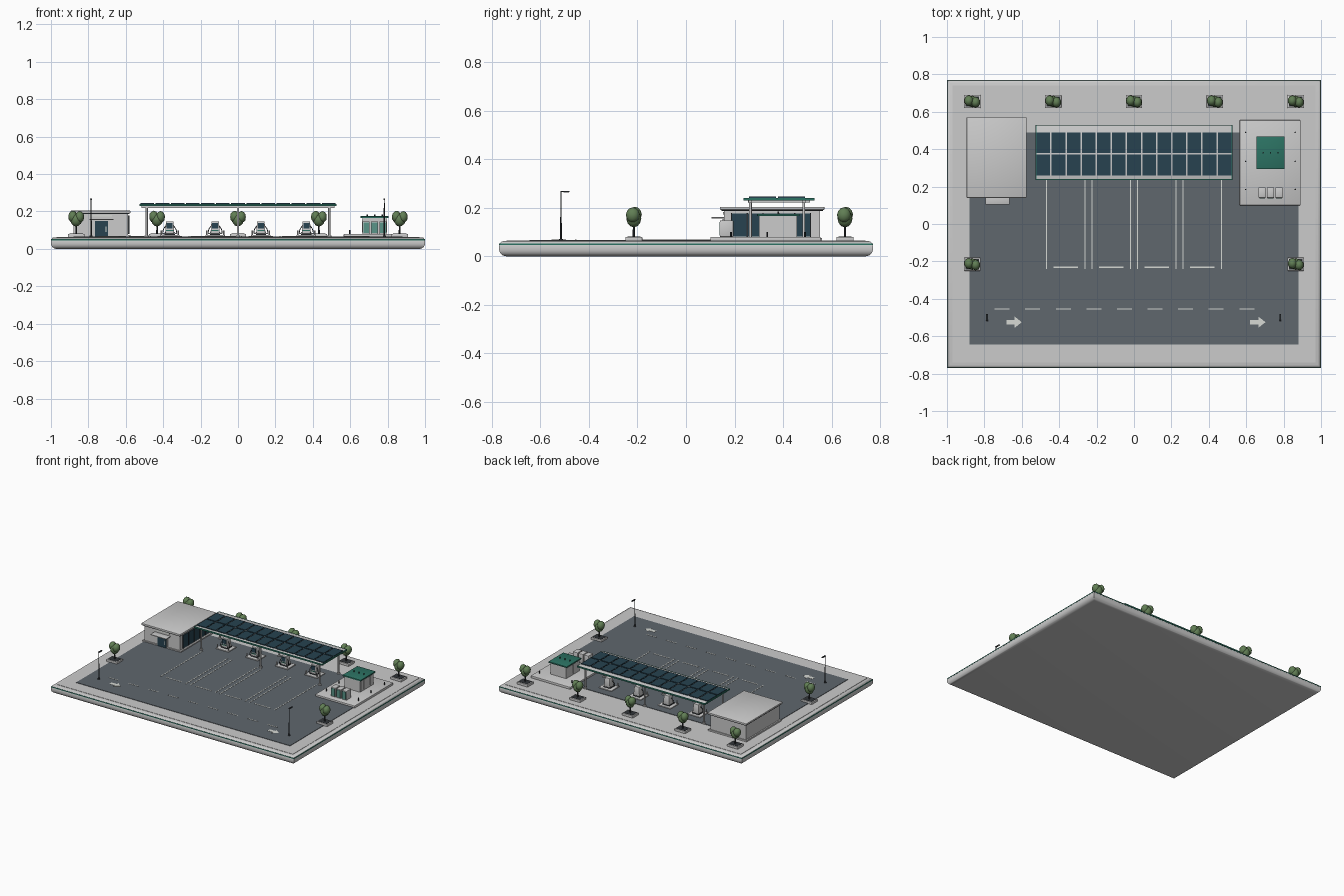
import bpy, bmesh, math
from mathutils import Vector, Matrix

if "Cube" in bpy.data.objects:
    bpy.data.objects.remove(bpy.data.objects["Cube"])


def mat(name, c):
    m = bpy.data.materials.new(name)
    m.diffuse_color = (*c, 1)
    m.use_nodes = True
    m.node_tree.nodes["Principled BSDF"].inputs["Base Color"].default_value = m.diffuse_color
    return m


ASPHALT = mat("asphalt", (.115, .135, .155))
NAVY = mat("glass_navy", (.02, .055, .08))
GREEN = mat("green", (.025, .17, .125))
LEAF = mat("leaf", (.12, .21, .09))
PAINT = mat("paint", (.68, .7, .66))
DARK = mat("dark_metal", (.03, .035, .04))
AQUA = mat("aqua", (.1, .3, .25))


def finish(name, bm, m=None, smooth=False):
    me = bpy.data.meshes.new(name)
    bm.to_mesh(me)
    bm.free()
    o = bpy.data.objects.new(name, me)
    bpy.context.collection.objects.link(o)
    if m:
        me.materials.append(m)
    if smooth:
        for p in me.polygons:
            p.use_smooth = True
        me.set_sharp_from_angle(angle=math.radians(35))
    return o


def box(name, x0, x1, y0, y1, z0, z1, m=None, bevel=0, seg=2, taper=1):
    bm = bmesh.new()
    bmesh.ops.create_cube(bm, size=1)
    for v in bm.verts:
        t = taper if v.co.z > 0 else 1
        v.co = ((x0 + x1) / 2 + v.co.x * (x1 - x0) * t,
                (y0 + y1) / 2 + v.co.y * (y1 - y0) * t,
                (z0 + z1) / 2 + v.co.z * (z1 - z0))
    if bevel:
        bmesh.ops.bevel(bm, geom=bm.edges[:], offset=bevel, segments=seg, affect='EDGES', profile=.5)
    return finish(name, bm, m, bevel > 0)


def cyl(name, x, y, z0, z1, r, m=None, r2=None, n=12):
    bm = bmesh.new()
    bmesh.ops.create_cone(bm, cap_ends=True, segments=n, radius1=r, radius2=r if r2 is None else r2,
                          depth=z1 - z0, matrix=Matrix.Translation((x, y, (z0 + z1) / 2)))
    return finish(name, bm, m, True)


def tube(name, pts, r, m):
    cu = bpy.data.curves.new(name, 'CURVE')
    cu.dimensions = '3D'
    cu.bevel_depth = r
    cu.bevel_resolution = 1
    cu.resolution_u = 4
    sp = cu.splines.new('BEZIER')
    sp.bezier_points.add(len(pts) - 1)
    for b, p in zip(sp.bezier_points, pts):
        b.co = p
        b.handle_left_type = b.handle_right_type = 'AUTO'
    cu.materials.append(m)
    bpy.context.collection.objects.link(bpy.data.objects.new(name, cu))


# rounded plinth: square plan, rounded rim swept as stacked rectangles
bm = bmesh.new()
prof = [(.03, 0)]
prof += [(.03 - .03 * math.sin(a), .03 - .03 * math.cos(a)) for a in [math.radians(d) for d in range(15, 91, 15)]]
prof += [(0, .043), (.003, .052), (.008, .059), (.016, .062)]
rings = [[bm.verts.new((sx * (1 - i), sy * (.77 - i), z)) for sx, sy in ((-1, -1), (1, -1), (1, 1), (-1, 1))]
         for i, z in prof]
for a, b in zip(rings, rings[1:]):
    for k in range(4):
        bm.faces.new((a[k], a[(k + 1) % 4], b[(k + 1) % 4], b[k]))
bm.faces.new(rings[0][::-1])
bm.faces.new(rings[-1])
finish("plinth", bm, None, True)
for s in (-1, 1):
    box("plinth_trim_long", -1, 1, s * .768 - .002, s * .768 + .002, .046, .052, GREEN)
    box("plinth_trim_short", s * .998 - .002, s * .998 + .002, -.77, .77, .046, .052, GREEN)
box("paving", -.97, .97, -.74, .74, .05, .064)
box("asphalt", -.88, .88, -.645, .49, .05, .067, ASPHALT)

# road markings
Z0, Z1 = .066, .0685
BAYS = (-.365, -.122, .122, .365)
for x in BAYS:
    for s in (-1, 1):
        box("bay_line", x + s * .103 - .003, x + s * .103 + .003, -.24, .25, Z0, Z1, PAINT)
    box("bay_stop_line", x - .065, x + .065, -.235, -.228, Z0, Z1, PAINT)
for i in range(9):
    x = -.745 + i * .1635
    box("lane_dash", x, x + .08, -.458, -.452, Z0, Z1, PAINT)
for x in (-.683, .62):
    bm = bmesh.new()
    pts = [(0, -.013), (.045, -.013), (.045, -.03), (.083, 0), (.045, .03), (.045, .013), (0, .013)]
    f = bm.faces.new([bm.verts.new((x + a, b - .525, Z0)) for a, b in pts])
    r = bmesh.ops.extrude_face_region(bm, geom=[f])
    bmesh.ops.translate(bm, vec=(0, 0, Z1 - Z0), verts=[v for v in r["geom"] if isinstance(v, bmesh.types.BMVert)])
    bmesh.ops.recalc_face_normals(bm, faces=bm.faces[:])
    finish("lane_arrow", bm, PAINT)

# shop building
box("shop_footing", -.89, -.575, .15, .56, .06, .075)
box("shop_body", -.88, -.587, .157, .553, .07, .192)
box("shop_roof", -.895, -.575, .14, .57, .191, .204, None, .003)
box("shop_roof_trim", -.889, -.58, .146, .564, .186, .191, DARK)
box("shop_side_glass", -.59, -.583, .187, .513, .082, .176, NAVY)
for i in range(6):
    y = .187 + i * .0652
    box("shop_mullion", -.587, -.580, y - .0025, y + .0025, .08, .178, DARK)
box("shop_door_frame", -.772, -.688, .151, .16, .066, .153)
box("shop_door", -.765, -.695, .149, .16, .067, .148, NAVY)
box("shop_door_handle", -.708, -.704, .145, .15, .09, .12, PAINT)
box("shop_porch", -.795, -.665, .105, .16, .155, .161, None, .0015)
box("shop_sign_panel", -.785, -.675, .153, .158, .173, .182, PAINT)

# solar canopy
box("canopy_deck", -.525, .525, .238, .528, .231, .24, None, .002)
for y in (.236, .526):
    box("canopy_fascia", -.526, .526, y, y + .004, .23, .241, GREEN)
for x in (-.526, .522):
    box("canopy_end_fascia", x, x + .004, .236, .53, .23, .241, GREEN)
for i in range(13):
    x = -.525 + i * 1.05 / 13
    for y0, y1 in ((.26, .371), (.38, .49)):
        box("solar_panel", x + .004, x + 1.05 / 13 - .004, y0, y1, .239, .2455, NAVY)
for y in (.265, .485):
    box("canopy_beam", -.515, .515, y - .007, y + .007, .219, .232)
    for x in (-.488, 0, .488):
        cyl("canopy_post", x, y, .065, .222, .006)
        cyl("post_base", x, y, .065, .072, .012)
for x in (-.488, 0, .488):
    box("canopy_cross_beam", x - .006, x + .006, .255, .51, .221, .232)

# charging posts
for x in BAYS:
    box("charger_island", x - .052, x + .052, .335, .43, .065, .074, None, .003)
    box("charger_foot", x - .027, x + .027, .36, .41, .073, .08, DARK)
    box("charger_body", x - .025, x + .025, .36, .41, .08, .146, None, .003, 2, .8)
    box("charger_screen", x - .016, x + .016, .3585, .37, .108, .138, NAVY)
    box("charger_band", x - .019, x + .019, .3575, .37, .096, .101, GREEN)
    for s in (-1, 1):
        tube("charger_cable", [(x + s * .02, .38, .125), (x + s * .035, .37, .1),
                               (x + s * .033, .363, .081), (x + s * .022, .362, .09)], .0022, DARK)
        cyl("charger_bollard", x + s * .045, .345, .07, .098, .004)

# power equipment yard
box("yard_pad", .565, .89, .1, .555, .06, .08, None, .003)
box("substation_body", .665, .795, .3, .458, .08, .166)
box("substation_roof", .655, .805, .293, .468, .165, .175, GREEN, .002)
for i in range(4):
    y = .305 + i * .0375
    for x in (.663, .793):
        box("substation_side_panel", x, x + .004, y, y + .034, .088, .158)
for i in range(3):
    x = .69 + i * .04
    cyl("insulator", x, .38, .174, .184, .004, DARK)
    c = .685 + i * .045
    box("battery_cabinet", c - .019, c + .019, .14, .195, .08, .147, None, .002)
    box("cabinet_door", c - .015, c + .015, .1375, .145, .086, .141, AQUA)
for x in (.597, .862):
    for y in (.185, .335, .49):
        cyl("yard_bollard", x, y, .078, .1, .0035, DARK)

# trees in planters
for x, y in [(.4325 * i, .655) for i in range(-2, 3)] + [(-.865, -.215), (.865, -.215)]:
    box("planter", x - .044, x + .044, y - .035, y + .035, .06, .08, None, .003)
    box("planter_soil", x - .036, x + .036, y - .027, y + .027, .078, .0815, DARK)
    cyl("tree_trunk", x, y, .08, .15, .005, DARK, .0035, 8)
    bm = bmesh.new()
    for dx, dy, z, rx, ry, rz in ((0, 0, .155, .031, .031, .036), (-.018, .004, .172, .025, .029, .032),
                                  (.018, -.004, .17, .025, .029, .032)):
        bmesh.ops.create_icosphere(bm, subdivisions=2, radius=1, matrix=Matrix.Translation((x + dx, y + dy, z))
                                   @ Matrix.Diagonal((rx, ry, rz, 1)))
    finish("tree_crown", bm, LEAF, True)

# street lamps
for x in (-.785, .782):
    cyl("lamp_base", x, -.515, .065, .072, .008, DARK)
    cyl("lamp_pole", x, -.515, .067, .266, .0035, DARK, .0025)
    box("lamp_head", x - .005, x + .005, -.518, -.48, .264, .269, DARK)
    box("lamp_light", x - .004, x + .004, -.505, -.482, .2625, .2645, PAINT)
